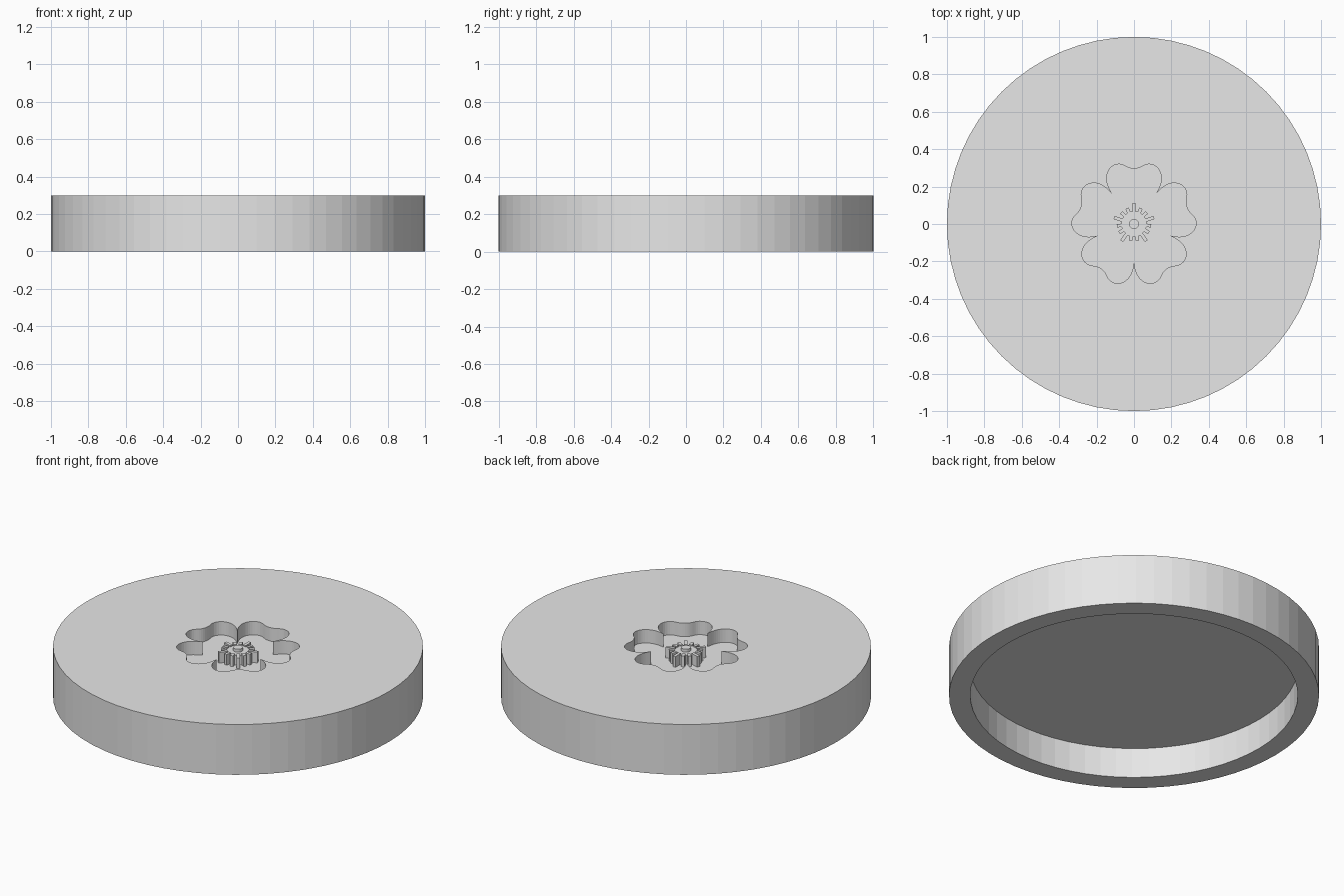
import bpy, bmesh, math
from mathutils import Vector, Matrix
from mathutils.geometry import interpolate_bezier

cube = bpy.data.objects.get("Cube")
if cube:
    bpy.data.objects.remove(cube, do_unlink=True)

grey = bpy.data.materials.new("plain grey")
grey.use_nodes = True
grey.diffuse_color = (0.8, 0.8, 0.8, 1)
grey.node_tree.nodes["Principled BSDF"].inputs["Base Color"].default_value = (0.8, 0.8, 0.8, 1)

HEIGHT = 0.3
CEILING = 0.18   # roof of the hollow underside
FLOOR = 0.22     # floor of the flower pocket


def prism(name, outline, z0, z1):
    """Extrude a flat outline from z0 up to z1."""
    bm = bmesh.new()
    face = bm.faces.new([bm.verts.new((x, y, z0)) for x, y in outline])
    ext = bmesh.ops.extrude_face_region(bm, geom=[face], use_keep_orig=True)
    moved = [g for g in ext["geom"] if isinstance(g, bmesh.types.BMVert)]
    bmesh.ops.translate(bm, verts=moved, vec=(0, 0, z1 - z0))
    bmesh.ops.recalc_face_normals(bm, faces=bm.faces)
    mesh = bpy.data.meshes.new(name)
    bm.to_mesh(mesh)
    bm.free()
    mesh.materials.append(grey)
    obj = bpy.data.objects.new(name, mesh)
    bpy.context.collection.objects.link(obj)
    return obj


def circle(radius, sides):
    return [(radius * math.cos(math.tau * i / sides), radius * math.sin(math.tau * i / sides))
            for i in range(sides)]


def cut(target, cutter):
    """Subtract the cutter for good, then remove it."""
    cutter.hide_render = True
    mod = target.modifiers.new("cut", "BOOLEAN")
    mod.operation, mod.solver, mod.object = "DIFFERENCE", "EXACT", cutter
    bpy.context.view_layer.update()
    graph = bpy.context.evaluated_depsgraph_get()
    mesh = bpy.data.meshes.new_from_object(target.evaluated_get(graph))
    target.modifiers.clear()
    target.data = mesh
    bpy.data.objects.remove(cutter, do_unlink=True)


def flower_outline():
    """Five heart-shaped petals, the first pointing to +y."""
    spans = [((0.118, 0.162), (0.128, 0.182), (0.146, 0.21), (0.146, 0.245)),
             ((0.146, 0.245), (0.146, 0.285), (0.12, 0.32), (0.08, 0.32)),
             ((0.08, 0.32), (0.05, 0.32), (0.04, 0.296), (0, 0.296))]
    half = []
    for a, b, c, d in spans:
        half += interpolate_bezier(Vector(a), Vector(b), Vector(c), Vector(d), 9)[:-1]
    half = [Vector((p[0], p[1])) for p in half]
    left = [Vector((-p.x, p.y)) for p in reversed(half[1:])]   # far cusp belongs to next petal
    petal = half + [Vector((0, 0.296))] + left
    points = []
    for k in range(5):
        turn = Matrix.Rotation(math.tau * k / 5, 2)
        points += [tuple(turn @ p) for p in petal]
    return points


# Round body, hollow underneath, with a flower pocket in the top
body = prism("round_body", circle(1, 64), 0, HEIGHT)
cut(body, prism("hollow_cutter", circle(0.885, 64), -0.1, CEILING))
cut(body, prism("flower_cutter", flower_outline(), FLOOR, HEIGHT + 0.1))

# Flower centre: disc, pin and a ring of stamens with every third one longer
prism("flower_disc", circle(0.068, 48), FLOOR - 0.01, 0.277)
prism("centre_pin", circle(0.026, 32), FLOOR, 0.295)
for i in range(15):
    tip = 0.112 if i % 3 == 0 else 0.092
    w = 0.009
    turn = Matrix.Rotation(math.tau * i / 15, 2)
    corners = [(-w, 0.06), (w, 0.06), (w, tip), (-w, tip)]
    prism("stamen_%d" % (i + 1), [tuple(turn @ Vector(c)) for c in corners], FLOOR - 0.01, 0.284)
